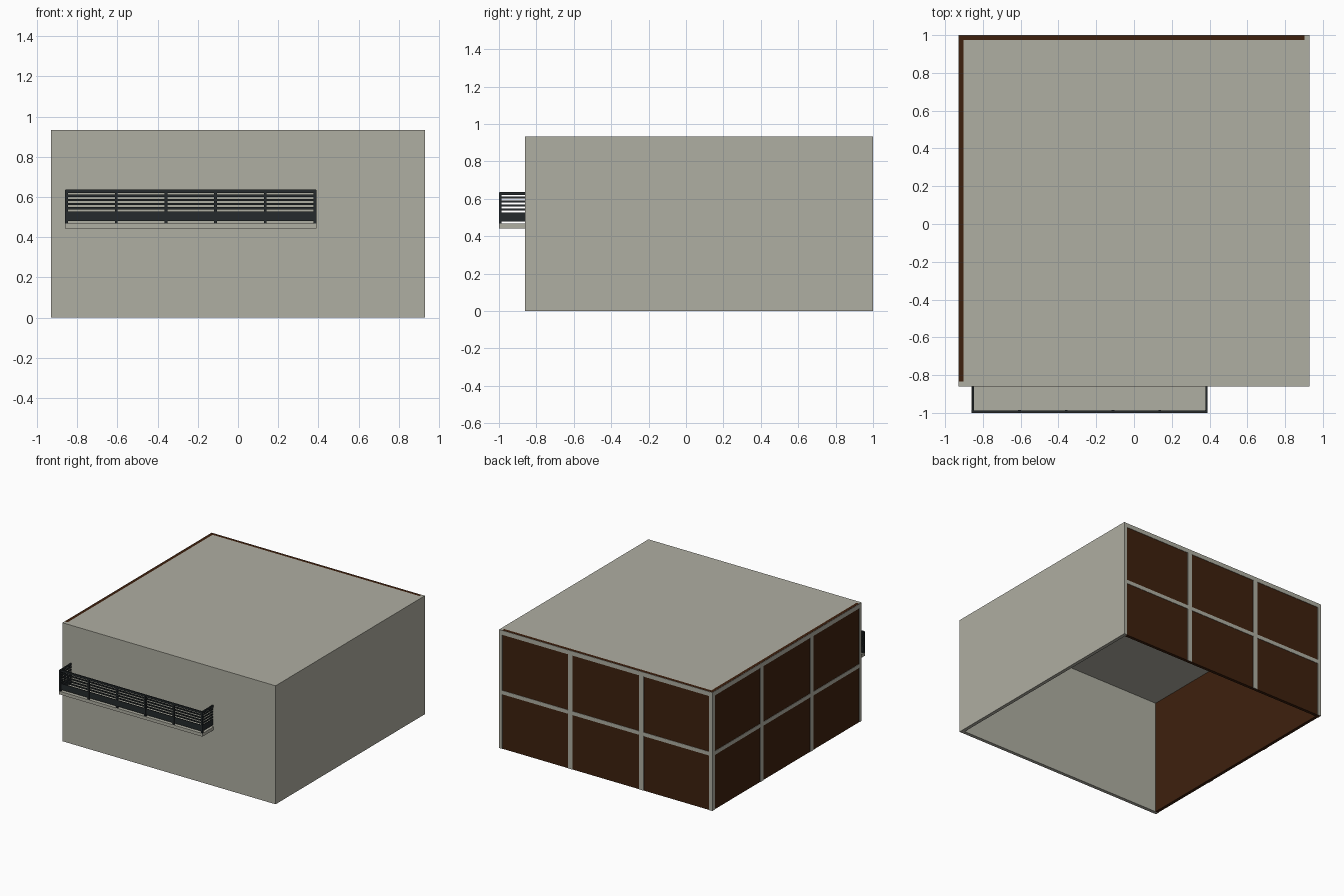
import bpy, bmesh
from mathutils import Matrix, Vector

if "Cube" in bpy.data.objects:
    bpy.data.objects.remove(bpy.data.objects["Cube"])


def material(name, rgb):
    m = bpy.data.materials.new(name)
    m.diffuse_color = (*rgb, 1)
    m.use_nodes = True
    m.node_tree.nodes["Principled BSDF"].inputs["Base Color"].default_value = m.diffuse_color
    return m


GREY = material("concrete_grey", (0.43, 0.425, 0.36))
BROWN = material("dark_brown_panel", (0.048, 0.0145, 0.0042))
METAL = material("dark_metal", (0.018, 0.023, 0.025))


def boxes(name, mat, spans):
    """One object made of boxes, each given as (x0, x1, y0, y1, z0, z1)."""
    bm = bmesh.new()
    for x0, x1, y0, y1, z0, z1 in spans:
        mid = Vector((x0 + x1, y0 + y1, z0 + z1)) / 2
        size = Matrix.Diagonal((x1 - x0, y1 - y0, z1 - z0, 1))
        bmesh.ops.create_cube(bm, size=1, matrix=Matrix.Translation(mid) @ size)
    me = bpy.data.meshes.new(name)
    bm.to_mesh(me)
    bm.free()
    me.materials.append(mat)
    ob = bpy.data.objects.new(name, me)
    bpy.context.collection.objects.link(ob)
    return ob


X, Y0, Y1, H = 0.93, -0.86, 1.0, 0.934   # room extents
T, P = 0.027, 0.003                      # wall thickness, bar relief

# Plain walls and roof; the bottom stays open
boxes("front_wall", GREY, [(-X, X, Y0, Y0 + T, 0, H)])
boxes("right_wall", GREY, [(X - T, X, Y0 + T, Y1, 0, H)])
boxes("roof", GREY, [(-X + T, X - T, Y0 + T, Y1 - T, H - T, H)])

# Brown panel walls on the back and left
boxes("back_panel_wall", BROWN, [(-X + P, X - T, Y1 - T, Y1 - P, 0, H)])
boxes("left_panel_wall", BROWN, [(-X + P, -X + T, Y0 + T, Y1 - T, 0, H)])

# Raised bars splitting each panel wall into three columns and two rows
ROWS = [(0.43, 0.46), (H - 0.035, H - 0.001)]


def columns(a, b):
    step = (b - a) / 3
    return [(a + step * i - 0.02, a + step * i + 0.02) for i in (1, 2)]


back = [(-X, X - T, Y1 - P, Y1, *r) for r in ROWS]
back += [(a, b, Y1 - P, Y1, 0, H - 0.001) for a, b in columns(-X, X) + [(-X, -X + 0.03)]]
boxes("back_bars", GREY, back)
left = [(-X, -X + P, Y0 + T, Y1 - P, *r) for r in ROWS]
left += [(-X, -X + P, a, b, 0, H - 0.001)
         for a, b in columns(Y0, Y1) + [(Y1 - 0.03, Y1 - P)]]
boxes("left_bars", GREY, left)

# Balcony floor
BX0, BX1, BY, FLOOR = -0.86, 0.39, -1.0, 0.467
boxes("balcony_floor", GREY, [(BX0, BX1, BY, Y0, 0.442, FLOOR)])

# Balcony posts along the front edge
posts = []
for i in range(6):
    x = BX0 + 0.007 + (BX1 - BX0 - 0.014) * i / 5
    posts.append((x - 0.007, x + 0.007, BY, BY + 0.014, FLOOR, 0.634))
boxes("balcony_posts", METAL, posts)


# Kick panel, slats and handrail run round three sides
def railing(name, z_ranges, inset, depth):
    spans = []
    for z0, z1 in z_ranges:
        a, b = inset, inset + depth
        spans.append((BX0 + a, BX1 - a, BY + a, BY + b, z0, z1))
        spans.append((BX0 + a, BX0 + b, BY + b, Y0, z0, z1))
        spans.append((BX1 - b, BX1 - a, BY + b, Y0, z0, z1))
    boxes(name, METAL, spans)


railing("balcony_kick_panel", [(0.48, 0.528)], 0.004, 0.006)
railing("balcony_slats", [(0.538 + 0.021 * i, 0.549 + 0.021 * i) for i in range(4)], 0.004, 0.006)
railing("balcony_handrail", [(0.62, 0.636)], 0.002, 0.01)
